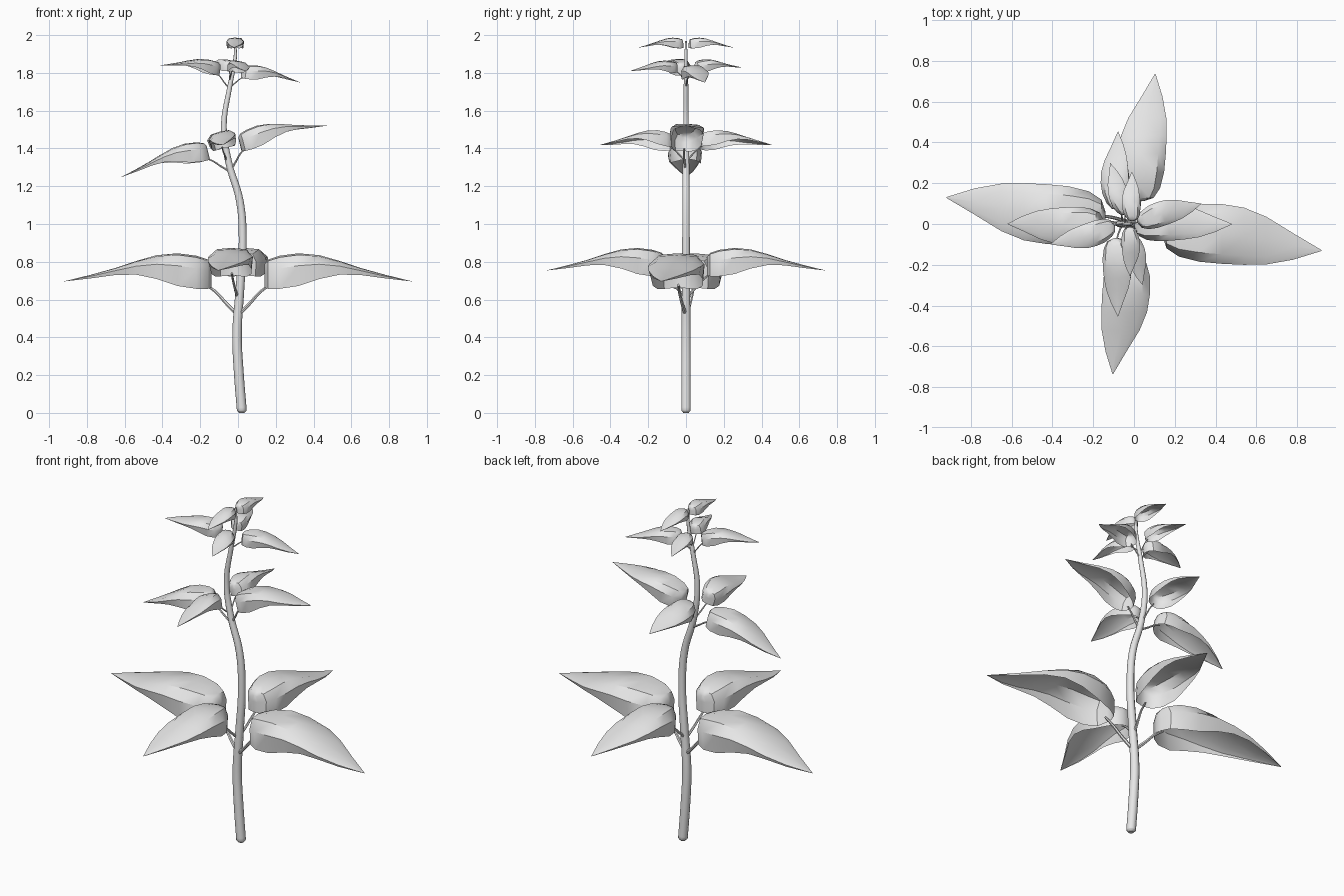
import bpy, bmesh, math
from mathutils import Matrix, Vector

cube = bpy.data.objects.get("Cube")
if cube:
    bpy.data.objects.remove(cube, do_unlink=True)

grey = bpy.data.materials.new("plain_grey")
grey.use_nodes = True
COLOUR = (0.8, 0.8, 0.8, 1)
grey.diffuse_color = COLOUR
grey.node_tree.nodes["Principled BSDF"].inputs["Base Color"].default_value = COLOUR


def finish(obj, angle):
    bpy.ops.object.select_all(action='DESELECT')
    obj.select_set(True)
    bpy.context.view_layer.objects.active = obj
    if obj.type == 'CURVE':
        bpy.ops.object.convert(target='MESH')
        obj = bpy.context.object
    obj.data.materials.clear()
    obj.data.materials.append(grey)
    bpy.ops.object.shade_smooth_by_angle(angle=math.radians(angle))


def tube(name, points, radii, sides=2):
    """Round tapering stalk through the points."""
    curve = bpy.data.curves.new(name, 'CURVE')
    curve.dimensions = '3D'
    curve.bevel_depth = 1
    curve.bevel_resolution = sides
    curve.resolution_u = 6
    curve.use_fill_caps = True
    spline = curve.splines.new('BEZIER')
    spline.bezier_points.add(len(points) - 1)
    for bp, p, r in zip(spline.bezier_points, points, radii):
        bp.co, bp.radius = p, r
        bp.handle_left_type = bp.handle_right_type = 'AUTO'
    obj = bpy.data.objects.new(name, curve)
    bpy.context.collection.objects.link(obj)
    finish(obj, 50)


# Leaf stations: distance out, right edge, left edge, ridge height, skirt height
STATIONS = [
    (0.14, -0.06, -0.02, 0.09, -0.035),
    (0.16, -0.12, 0.03, 0.115, -0.04),
    (0.22, -0.16, 0.07, 0.135, -0.04),
    (0.32, -0.185, 0.098, 0.148, -0.025),
    (0.43, -0.195, 0.098, 0.138, 0.012),
    (0.54, -0.2, 0.08, 0.107, 0.035),
    (0.65, -0.198, 0.035, 0.07, 0.033),
    (0.78, -0.175, -0.045, 0.034, 0.015),
    (0.92, -0.132, -0.128, 0.0, -0.001),
]
# Cross-section: share of half width, share of height from skirt to ridge
SECTION = [(-0.93, 0), (-1, 0.62), (-0.68, 0.95), (0, 1), (0.68, 0.95), (1, 0.62), (0.93, 0)]


def leaf(name, matrix):
    bm = bmesh.new()
    rows = []
    for x, lo, hi, top, skirt in STATIONS:
        mid, half = (lo + hi) / 2, (hi - lo) / 2
        rows.append([bm.verts.new(matrix @ Vector((x, mid + half * u, skirt + (top - skirt) * v)))
                     for u, v in SECTION])
    for a, b in zip(rows, rows[1:]):
        for i in range(len(SECTION) - 1):
            bm.faces.new((a[i], b[i], b[i + 1], a[i + 1]))
    # Rounded blunt end wall
    bm.faces.new(rows[0])
    mesh = bpy.data.meshes.new(name)
    bm.to_mesh(mesh)
    bm.free()
    obj = bpy.data.objects.new(name, mesh)
    bpy.context.collection.objects.link(obj)
    finish(obj, 35)


# Stem, with a rounded foot
STEM = [(0.02, 0, 0), (0.02, 0, 0.012), (0.005, 0, 0.2), (-0.005, 0, 0.42), (0.01, 0, 0.65),
        (0.025, 0, 0.9), (0.01, 0, 1.12), (-0.05, 0, 1.33), (-0.075, 0, 1.52),
        (-0.045, 0, 1.72), (-0.015, 0, 1.88), (-0.015, 0, 1.97)]
tube("stem", STEM, [0.015, 0.026, 0.026, 0.025, 0.023, 0.021, 0.02, 0.018, 0.015, 0.013, 0.009, 0.005], 3)

# Tiers: name, centre x, centre z, size, tilt, turn, quarter turns used
TIERS = [
    ("lower", 0.0, 0.697, 1.0, 0, 0, (0, 1, 2, 3)),
    ("middle", -0.07, 1.385, 0.61, -14, 8, (0, 1, 2, 3)),
    ("upper", -0.04, 1.795, 0.415, 7, 23, (0, 1, 2, 3)),
    ("top", -0.015, 1.945, 0.33, 0, 8, (1, 3)),
]
SIDES = ["left", "back", "right", "front"]
for tier, cx, cz, size, tilt, turn, quarters in TIERS:
    frame = (Matrix.Translation((cx, 0, cz)) @ Matrix.Rotation(math.radians(tilt), 4, 'Y')
             @ Matrix.Rotation(math.radians(turn), 4, 'Z') @ Matrix.Scale(size, 4))
    for q in quarters:
        # Front and back leaves are smaller and sit higher on the stem
        small = q % 2 == 1
        place = frame @ Matrix.Rotation(math.radians(90 * q), 4, 'Z')
        if small:
            place = place @ Matrix.Translation((0, 0, 0.058)) @ Matrix.Scale(0.8, 4)
        if tier == "top":
            place = frame @ Matrix.Rotation(math.radians(90 * q), 4, 'Z') @ \
                Matrix.Translation((-0.09, 0, 0)) @ Matrix.Rotation(0.04, 4, 'Y') @ Matrix.Scale(0.93, 4)
        leaf(f"{tier}_{SIDES[q]}_leaf", place)
        if tier != "top":
            path = [(0.01, -0.005, -0.17), (0.06, -0.02, -0.12), (0.12, -0.035, -0.055), (0.17, -0.04, -0.02)]
            thick = size * (0.8 if small else 1)
            tube(f"{tier}_{SIDES[q]}_stalk", [place @ Vector(p) for p in path],
                 [0.011 * thick, 0.009 * thick, 0.008 * thick, 0.006 * thick], 1)
